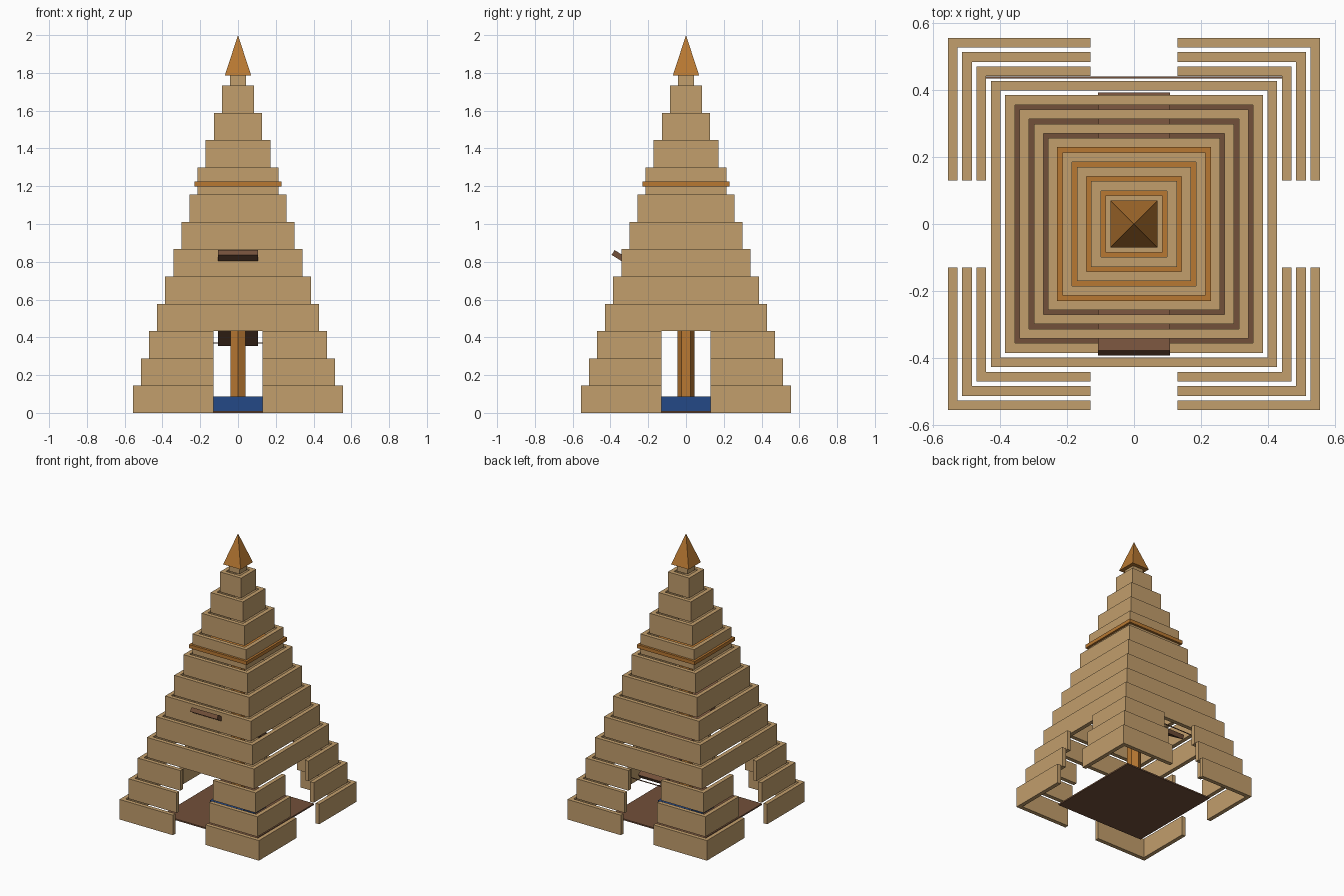
import bpy, bmesh, math
from mathutils import Matrix

if "Cube" in bpy.data.objects:
    bpy.data.objects.remove(bpy.data.objects["Cube"])

STEP = 0.1444      # tier height
WALL = 0.029       # wall thickness
DOOR = 0.13        # half width of the doorways


def material(name, rgb):
    m = bpy.data.materials.new(name)
    m.diffuse_color = (*rgb, 1)
    m.use_nodes = True
    m.node_tree.nodes["Principled BSDF"].inputs["Base Color"].default_value = m.diffuse_color
    return m


TAN = material("tan", (0.54, 0.342, 0.15))
ORANGE = material("orange wood", (0.479, 0.188, 0.032))
BROWN = material("dark brown", (0.17, 0.08, 0.042))
BLUE = material("blue", (0.017, 0.065, 0.24))


def finish(name, bm, mat):
    bmesh.ops.recalc_face_normals(bm, faces=bm.faces)
    me = bpy.data.meshes.new(name)
    bm.to_mesh(me)
    bm.free()
    me.materials.append(mat)
    ob = bpy.data.objects.new(name, me)
    bpy.context.collection.objects.link(ob)
    return ob


def box(name, mat, center, size, tilt=0):
    bm = bmesh.new()
    bmesh.ops.create_cube(bm, size=1)
    bm.transform(Matrix.Translation(center) @ Matrix.Rotation(tilt, 4, 'X')
                 @ Matrix.Diagonal((*size, 1)))
    return finish(name, bm, mat)


def prism(name, mat, sides, r1, r2, z0, z1, turn=0):
    bm = bmesh.new()
    bmesh.ops.create_cone(bm, cap_ends=True, segments=sides,
                          radius1=r1, radius2=r2, depth=z1 - z0)
    bm.transform(Matrix.Translation((0, 0, (z0 + z1) / 2)) @ Matrix.Rotation(turn, 4, 'Z'))
    return finish(name, bm, mat)


def ring_tier(name, h, z0, z1):
    """Closed square wall, open at top and bottom."""
    bm = bmesh.new()
    loops = []
    for r, z in ((h, z0), (h, z1), (h - WALL, z1), (h - WALL, z0)):
        loops.append([bm.verts.new((sx * r, sy * r, z))
                      for sx, sy in ((1, 1), (-1, 1), (-1, -1), (1, -1))])
    for i in range(4):
        a, b = loops[i], loops[(i + 1) % 4]
        for j in range(4):
            k = (j + 1) % 4
            bm.faces.new((a[j], a[k], b[k], b[j]))
    return finish(name, bm, TAN)


def corner_tier(name, h, z0, z1):
    """Four L-shaped corner walls that leave a doorway on every side."""
    bm = bmesh.new()
    n = h - WALL
    profile = ((DOOR, h), (h, h), (h, DOOR), (n, DOOR), (n, n), (DOOR, n))
    for q in range(4):
        rot = Matrix.Rotation(q * math.pi / 2, 4, 'Z')
        face = bm.faces.new([bm.verts.new((x, y, z0)) for x, y in profile])
        new = bmesh.ops.extrude_face_region(bm, geom=[face])["geom"]
        top = [v for v in new if isinstance(v, bmesh.types.BMVert)]
        bmesh.ops.translate(bm, verts=top, vec=(0, 0, z1 - z0))
        bmesh.ops.transform(bm, verts=top + list(face.verts), matrix=rot)
    return finish(name, bm, TAN)


# Stepped walls: the lowest three have doorways
for i in range(12):
    make = corner_tier if i < 3 else ring_tier
    make(f"wall_tier_{i + 1}", 0.557 - 0.0429 * i, i * STEP, (i + 1) * STEP)

# Neck and pointed cap
box("neck", TAN, (0, 0, 1.761), (0.084, 0.084, 0.056))
prism("pointed_cap", ORANGE, 4, 0.07 * math.sqrt(2), 0, 1.785, 2.0, math.pi / 4)

# Slab that sticks out around the upper tiers
box("band_slab", ORANGE, (0, 0, 1.212), (0.46, 0.46, 0.026))

# Floor, central basin and post
box("floor", BROWN, (0, 0, 0.005), (0.714, 0.714, 0.01))
box("basin", BLUE, (0, 0, 0.049), (0.264, 0.264, 0.078))
prism("post", ORANGE, 6, 0.046, 0.046, 0.088, 1.199)

# Sloping plank through the interior, and the thin rail at the back
box("sloping_plank", BROWN, (0, 0, 0.608), (0.214, 0.91, 0.03), math.radians(-32))
box("back_rail", BROWN, (0, 0.438, 0.37), (0.886, 0.005, 0.005))
